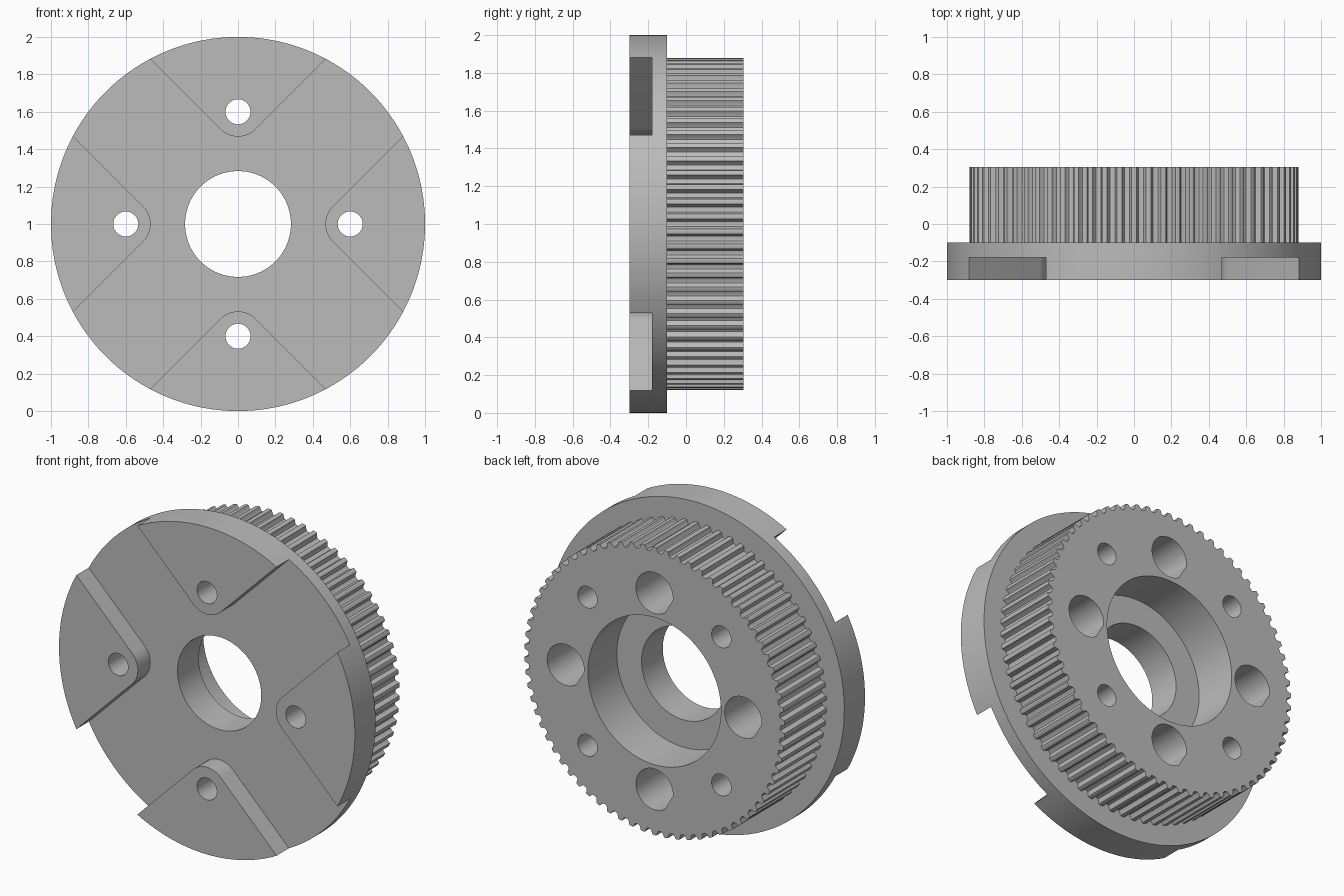
import bpy, bmesh
from math import sin, cos, pi, radians

if "Cube" in bpy.data.objects:
    bpy.data.objects.remove(bpy.data.objects["Cube"], do_unlink=True)

grey = bpy.data.materials.new("machined grey")
grey.use_nodes = True
colour = (0.5, 0.5, 0.5, 1)
grey.diffuse_color = colour
grey.node_tree.nodes["Principled BSDF"].inputs["Base Color"].default_value = colour

TEETH = 70
BOLT_R = 0.6
FRONT, STEP, JOINT, BACK = -0.30, -0.18, -0.10, 0.305


def prism(name, outline, y0, y1):
    """Solid from an (x, z) outline about the wheel axis, between y0 and y1."""
    bm = bmesh.new()
    base = bm.faces.new([bm.verts.new((x, y0, z + 1)) for x, z in outline])
    grown = bmesh.ops.extrude_face_region(bm, geom=[base])
    verts = [g for g in grown["geom"] if isinstance(g, bmesh.types.BMVert)]
    bmesh.ops.translate(bm, verts=verts, vec=(0, y1 - y0, 0))
    bmesh.ops.recalc_face_normals(bm, faces=bm.faces)
    mesh = bpy.data.meshes.new(name)
    bm.to_mesh(mesh)
    bm.free()
    mesh.materials.append(grey)
    obj = bpy.data.objects.new(name, mesh)
    bpy.context.collection.objects.link(obj)
    return obj


def polar(r, a, centre=(0, 0)):
    return centre[0] + r * cos(a), centre[1] + r * sin(a)


def circle(r, n=48, centre=(0, 0)):
    return [polar(r, 2 * pi * i / n, centre) for i in range(n)]


def turn(p, a):
    return p[0] * cos(a) - p[1] * sin(a), p[0] * sin(a) + p[1] * cos(a)


def activate(obj):
    bpy.ops.object.select_all(action='DESELECT')
    obj.select_set(True)
    bpy.context.view_layer.objects.active = obj


def cut(obj, cutters):
    activate(obj)
    for c in cutters:
        c.hide_render = True
        mod = obj.modifiers.new("cut", 'BOOLEAN')
        mod.operation = 'DIFFERENCE'
        mod.solver = 'EXACT'
        mod.object = c
        bpy.ops.object.modifier_apply(modifier=mod.name)
    for c in cutters:
        bpy.data.objects.remove(c, do_unlink=True)
    bpy.ops.object.shade_smooth_by_angle(angle=radians(25))


quarter_turns = [k * pi / 2 for k in range(4)]

# Flange: a disc with four raised, round-nosed pads left by a cross-shaped cut
flange = prism("flange", circle(1, 180), FRONT, JOINT)
nose = 0.133
offset = BOLT_R - nose * 2 ** 0.5
pad_edge = [(1.2, offset - 1.2)]
pad_edge += [polar(nose, radians(225 - 90 * i / 12), (BOLT_R, 0)) for i in range(13)]
pad_edge += [(1.2, 1.2 - offset)]
cross = [turn(p, a) for a in quarter_turns for p in pad_edge]
flange_cutters = [prism("pad_gap_cutter", cross, FRONT - 0.1, STEP),
                  prism("bore_cutter", circle(0.283, 96), -0.5, 0.5)]
for a in quarter_turns:
    flange_cutters.append(
        prism("bolt_cutter", circle(0.067, 40, polar(BOLT_R, a)), -0.5, 0.5))
cut(flange, flange_cutters)

# Toothed rim: round-bottomed belt grooves, as half widths and depths
half = [(0.030, 0), (0.026, 0.0015), (0.023, 0.0095), (0.020, 0.018),
        (0.0135, 0.028)]
groove = [(-w, d) for w, d in half] + [(0, 0.0306)] + [(w, d) for w, d in reversed(half)]
RIM = 0.88
outline = [polar(RIM - d, 2 * pi * i / TEETH + w / RIM)
           for i in range(TEETH) for w, d in groove]
rim = prism("toothed_rim", outline, JOINT, BACK)

# Bearing pocket, bore, bolt-head pockets with one flat, and small diagonal holes
rim_cutters = [prism("bearing_cutter", circle(0.45, 120), BACK - 0.28, 0.5),
               prism("bore_cutter", circle(0.283, 96), -0.5, 0.5)]
angles = [radians(d) for d in range(0, 360, 5) if not 185 < d < 235]
for a in quarter_turns:
    pocket = [polar(0.125, t, polar(BOLT_R, a)) for t in angles]
    rim_cutters.append(prism("bolt_head_cutter", pocket, -0.5, 0.5))
    small = circle(0.066, 40, polar(0.64, a + pi / 4))
    rim_cutters.append(prism("small_hole_cutter", small, -0.5, 0.5))
cut(rim, rim_cutters)
